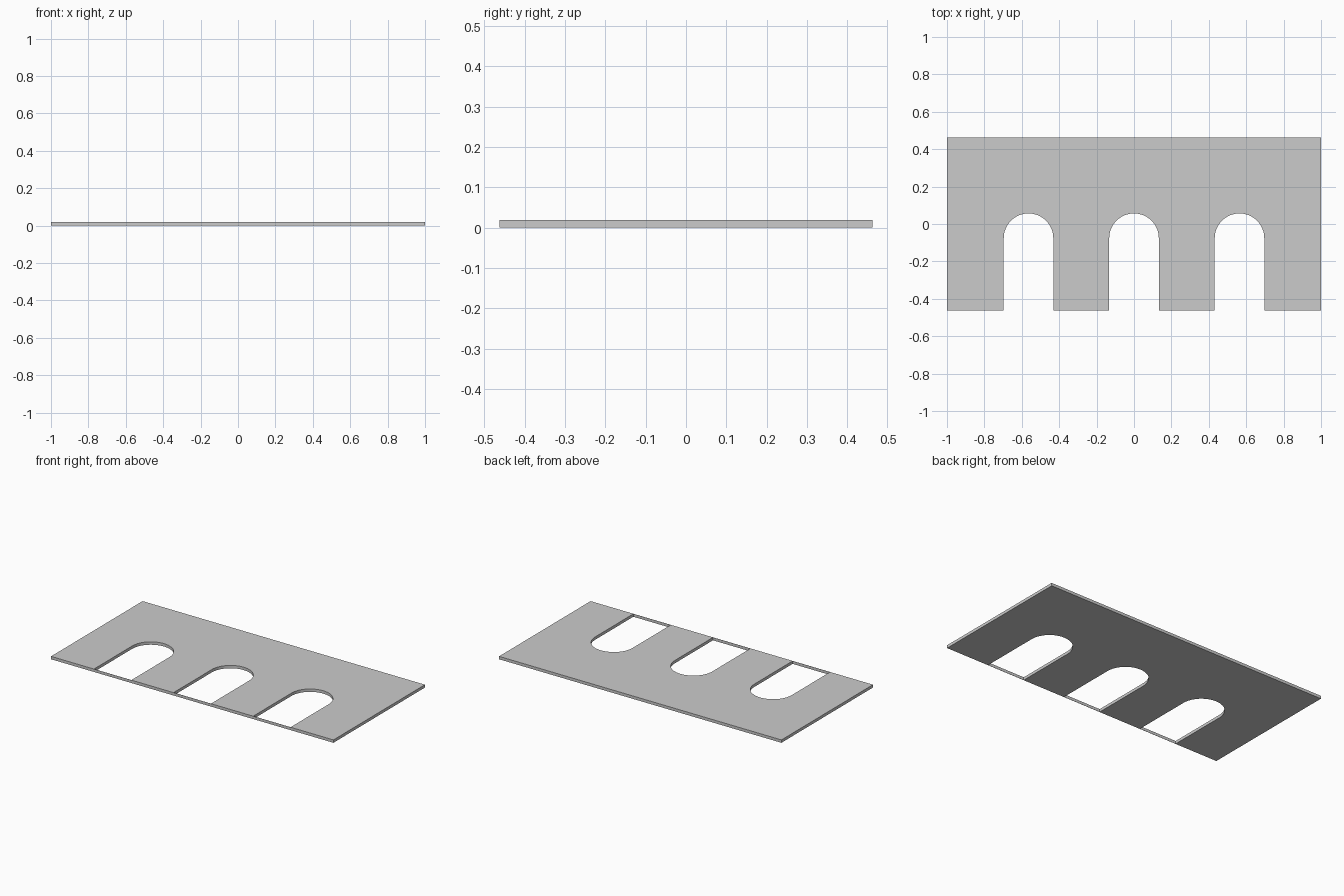
import bpy, bmesh
from math import pi, cos, sin

if "Cube" in bpy.data.objects:
    bpy.data.objects.remove(bpy.data.objects["Cube"])

HALF_X, HALF_Y, THICK = 1.0, 0.463, 0.0186
RADIUS, SPRING_Y, SEGMENTS = 0.1325, -0.076, 32
CENTRES = (-0.564, 0.0, 0.564)
LIP = 0.001


def extrude_outline(name, points):
    """Make a flat slab on z = 0 from a counter-clockwise outline."""
    bm = bmesh.new()
    face = bm.faces.new([bm.verts.new((x, y, 0)) for x, y in points])
    result = bmesh.ops.extrude_face_region(bm, geom=[face])
    top = [g for g in result["geom"] if isinstance(g, bmesh.types.BMVert)]
    bmesh.ops.translate(bm, verts=top, vec=(0, 0, THICK))
    bmesh.ops.recalc_face_normals(bm, faces=bm.faces)
    mesh = bpy.data.meshes.new(name)
    bm.to_mesh(mesh)
    bm.free()
    obj = bpy.data.objects.new(name, mesh)
    bpy.context.collection.objects.link(obj)
    return obj


# Wall panel: rectangle whose front edge is notched by round-headed arches
outline = [(-HALF_X, -HALF_Y)]
for cx in CENTRES:
    outline.append((cx - RADIUS, -HALF_Y))
    for i in range(SEGMENTS + 1):
        a = pi - pi * i / SEGMENTS
        outline.append((cx + RADIUS * cos(a), SPRING_Y + RADIUS * sin(a)))
    outline.append((cx + RADIUS, -HALF_Y))
outline += [(HALF_X, -HALF_Y), (HALF_X, HALF_Y), (-HALF_X, HALF_Y)]
panel = extrude_outline("arched_wall_panel", outline)

# Paper-thin strips closing the foot of each opening
for n, cx in enumerate(CENTRES, 1):
    l, r = cx - RADIUS, cx + RADIUS
    extrude_outline(f"threshold_strip_{n}",
                    [(l, -HALF_Y), (r, -HALF_Y), (r, -HALF_Y + LIP), (l, -HALF_Y + LIP)])

# Smooth arch soffits, crisp edges elsewhere
bpy.context.view_layer.objects.active = panel
panel.select_set(True)
bpy.ops.object.shade_smooth_by_angle()
